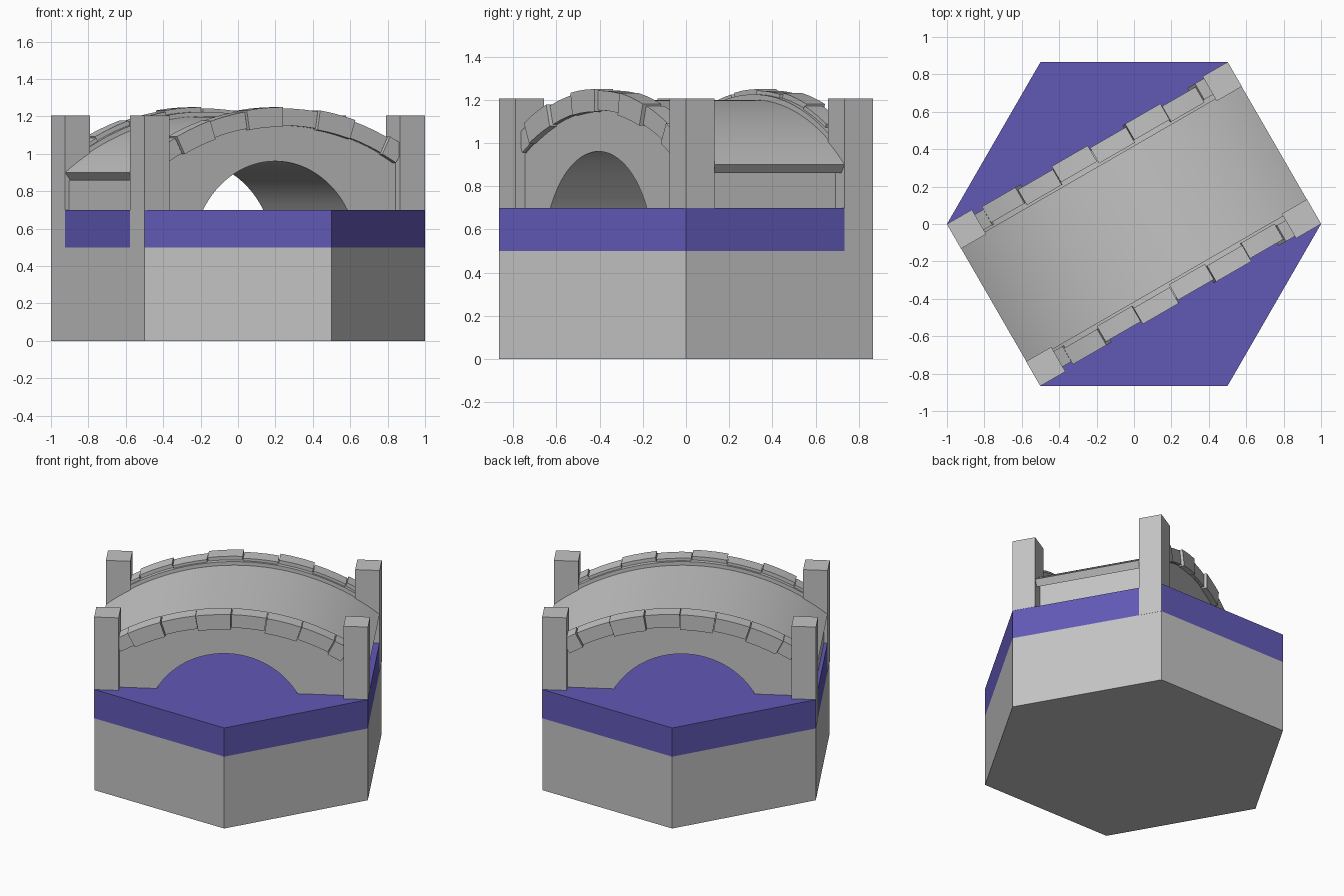
import bpy, bmesh, math
from mathutils import Matrix

cube = bpy.data.objects.get("Cube")
if cube:
    bpy.data.objects.remove(cube, do_unlink=True)


def material(name, rgb):
    m = bpy.data.materials.new(name)
    m.use_nodes = True
    m.diffuse_color = (*rgb, 1)
    m.node_tree.nodes["Principled BSDF"].inputs["Base Color"].default_value = (*rgb, 1)
    return m


STONE = material("grey stone", (0.55, 0.55, 0.55))
WATER = material("violet blue water", (0.12, 0.10, 0.47))

EDGE = math.sqrt(3) / 2          # distance from centre to a tile edge
TURN = Matrix.Rotation(math.radians(30), 4, "Z")
CENTRE_Z = -0.2                  # centre of the deck curve


def finish(name, bm, mat, matrix=TURN):
    bmesh.ops.recalc_face_normals(bm, faces=bm.faces)
    bm.transform(matrix)
    mesh = bpy.data.meshes.new(name)
    bm.to_mesh(mesh)
    bm.free()
    mesh.materials.append(mat)
    for p in mesh.polygons:
        p.use_smooth = True
    mesh.set_sharp_from_angle(angle=math.radians(30))
    obj = bpy.data.objects.new(name, mesh)
    bpy.context.collection.objects.link(obj)
    return obj


def extrude(name, outline, start, depth, mat, matrix=TURN):
    """Extrude a flat outline of 3D points along a vector."""
    bm = bmesh.new()
    face = bm.faces.new([bm.verts.new(p) for p in outline])
    copy = bmesh.ops.extrude_face_region(bm, geom=[face])["geom"]
    verts = [g for g in copy if isinstance(g, bmesh.types.BMVert)]
    bmesh.ops.translate(bm, verts=verts, vec=depth)
    bmesh.ops.translate(bm, verts=bm.verts[:], vec=start)
    return finish(name, bm, mat, matrix)


def span(name, profile, y0, y1, mat=STONE):
    """Extrude a length/height profile across the bridge."""
    extrude(name, [(x, 0, z) for x, z in profile], (0, y0, 0), (0, y1 - y0, 0), mat)


def arc(radius, a0, a1, n, cx=0.0, cz=CENTRE_Z):
    """Points on an arc, with angles measured from straight up."""
    angles = [a0 + (a1 - a0) * i / n for i in range(n + 1)]
    return [(cx + radius * math.sin(a), cz + radius * math.cos(a)) for a in angles]


def ring(r0, r1, a0, a1, n):
    return arc(r0, a0, a1, n) + arc(r1, a1, a0, n)


# Hexagonal tile: stone bed with a layer of water
hexagon = [(math.cos(i * math.pi / 3), math.sin(i * math.pi / 3), 0) for i in range(6)]
extrude("tile_bed", hexagon, (0, 0, 0), (0, 0, 0.5), STONE, Matrix())
extrude("water", hexagon, (0, 0, 0.5), (0, 0, 0.2), WATER, Matrix())

# Bridge body with an arched tunnel, set slightly off centre
SHIFT = -0.03
left, right = SHIFT - 0.813, SHIFT + 0.81
R_BODY = 1.352
tunnel = math.acos(0.25 / 0.511)
top = arc(R_BODY, math.asin(right / R_BODY), math.asin(left / R_BODY), 40)
body = [(left, 0.7)] + arc(0.511, -tunnel, tunnel, 32, SHIFT, 0.45) + [(right, 0.7)] + top
span("bridge_body", body, -0.45, 0.45)

# Curved walkway with radially cut ends
end = math.asin(EDGE / 1.4)
span("deck", ring(1.35, 1.4, -end, end, 40), -0.37, 0.37)

# Parapets: a continuous curb with capping stones, on both sides
STEP = 0.157
LIMIT = 0.545
for side, label in ((-1, "front"), (1, "back")):
    span(label + "_curb", ring(1.35, 1.425, -LIMIT, LIMIT, 32), side * 0.36, side * 0.455)
    for i in range(-4, 4):
        a0, a1 = max(i * STEP, -LIMIT), min((i + 1) * STEP, LIMIT)
        odd = i % 2
        outer, inner = (0.487, 0.388) if odd else (0.47, 0.374)
        r0, r1 = (1.345, 1.45) if odd else (1.352, 1.443)
        span(f"{label}_cap_stone_{i + 5}", ring(r0, r1, a0, a1 - 0.003, 3),
             side * inner, side * outer)

# Corner posts
FACE = EDGE + 0.001
for sx in (-1, 1):
    for sy in (-1, 1):
        base = 0.7 if (sx, sy) == (1, -1) else 0.5
        x0, x1 = sx * 0.712, sx * FACE
        profile = [(x0, base), (x1, base), (x1, 1.205), (x0, 1.205)]
        span(("left" if sx > 0 else "right") + ("_back" if sy > 0 else "_front") + "_post",
             profile, sy * 0.348, sy * 0.5)
